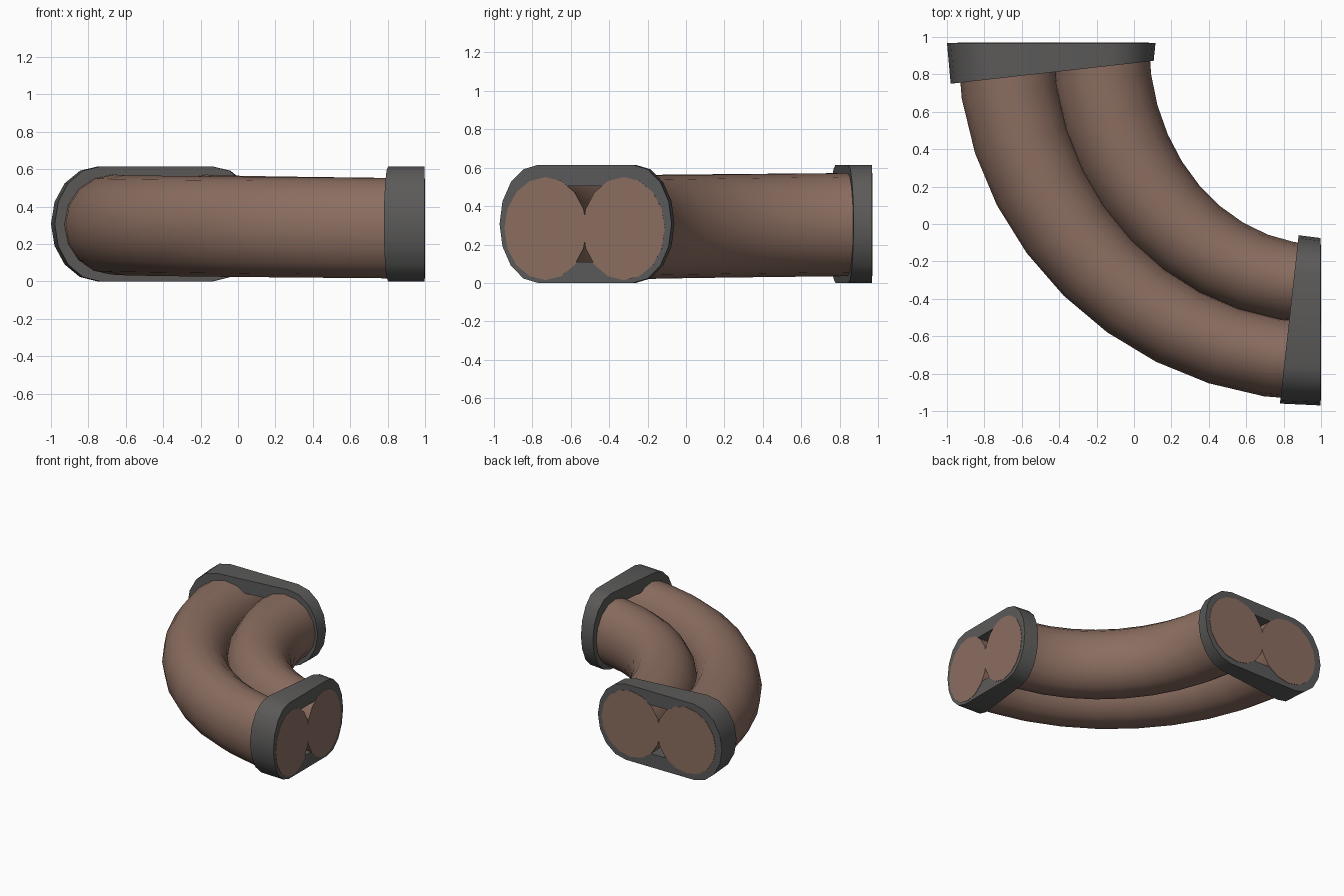
import bpy
import bmesh
from math import sin, cos, pi, radians

cube = bpy.data.objects.get("Cube")
if cube:
    bpy.data.objects.remove(cube, do_unlink=True)


def material(name, rgb):
    m = bpy.data.materials.new(name)
    m.use_nodes = True
    m.diffuse_color = (*rgb, 1)
    bsdf = m.node_tree.nodes["Principled BSDF"]
    bsdf.inputs["Base Color"].default_value = (*rgb, 1)
    return m


BROWN = material("warm brown", (0.26, 0.155, 0.118))
GREY = material("dark grey", (0.105, 0.102, 0.1))


def finish(bm, name, mat):
    bmesh.ops.recalc_face_normals(bm, faces=bm.faces)
    mesh = bpy.data.meshes.new(name)
    bm.to_mesh(mesh)
    bm.free()
    mesh.materials.append(mat)
    ob = bpy.data.objects.new(name, mesh)
    bpy.context.collection.objects.link(ob)
    bpy.ops.object.select_all(action="DESELECT")
    ob.select_set(True)
    bpy.context.view_layer.objects.active = ob
    bpy.ops.object.shade_smooth_by_angle(angle=radians(32))


def bridge(bm, a, b):
    n = len(a)
    for i in range(n):
        j = (i + 1) % n
        bm.faces.new((a[i], a[j], b[j], b[i]))


# Bent pipes: rings swept round a quarter ellipse centred on the inner corner
CORNER_X, CORNER_Y = 1.0, 0.97
STEPS, SIDES = 10, 16


def pipe(name, centre):
    bm = bmesh.new()
    rings = []
    for k in range(STEPS + 1):
        f = k / STEPS
        t = f * pi / 2
        mid_z = 0.305 - 0.022 * f
        ring = []
        for i in range(SIDES):
            a = 2 * pi * i / SIDES
            s = centre + 0.513 * cos(a)
            rx = 1.4325 + 0.5125 * s
            ry = 1.4975 + 0.4175 * s
            ring.append(bm.verts.new((CORNER_X - rx * cos(t),
                                      CORNER_Y - ry * sin(t),
                                      mid_z + 0.268 * sin(a))))
        rings.append(ring)
    for a, b in zip(rings, rings[1:]):
        bridge(bm, a, b)
    bm.faces.new(rings[0])
    bm.faces.new(rings[-1])
    finish(bm, name, BROWN)


pipe("outer_pipe", 0.487)
pipe("inner_pipe", -0.487)


# Wedge collars: rounded slot rings between a square end and a slanted end
def slot(flat, radius, half_z, steps=8):
    pts = []
    for side in (1, -1):
        for i in range(steps + 1):
            a = -pi / 2 + pi * i / steps
            pts.append((side * (flat + radius * cos(a)), side * half_z * sin(a)))
    return pts


OUTER = slot(0.55, 0.45, 0.3075)
HOLE = slot(0.5, 0.3, 0.1975)


def collar(name, end, slant):
    bm = bmesh.new()

    def loop(line, profile):
        (x0, y0), (x1, y1) = line
        verts = []
        for u, z in profile:
            w = (u + 1) / 2
            verts.append(bm.verts.new((x0 + (x1 - x0) * w,
                                       y0 + (y1 - y0) * w, 0.3075 + z)))
        return verts

    loops = [loop(end, OUTER), loop(slant, OUTER),
             loop(slant, HOLE), loop(end, HOLE)]
    for i in range(4):
        bridge(bm, loops[i], loops[(i + 1) % 4])
    finish(bm, name, GREY)


collar("back_collar", ((-1, 0.967), (0.115, 0.967)), ((-0.98, 0.75), (0.105, 0.872)))
collar("left_collar", ((0.997, -0.97), (0.997, -0.075)), ((0.78, -0.96), (0.88, -0.06)))
